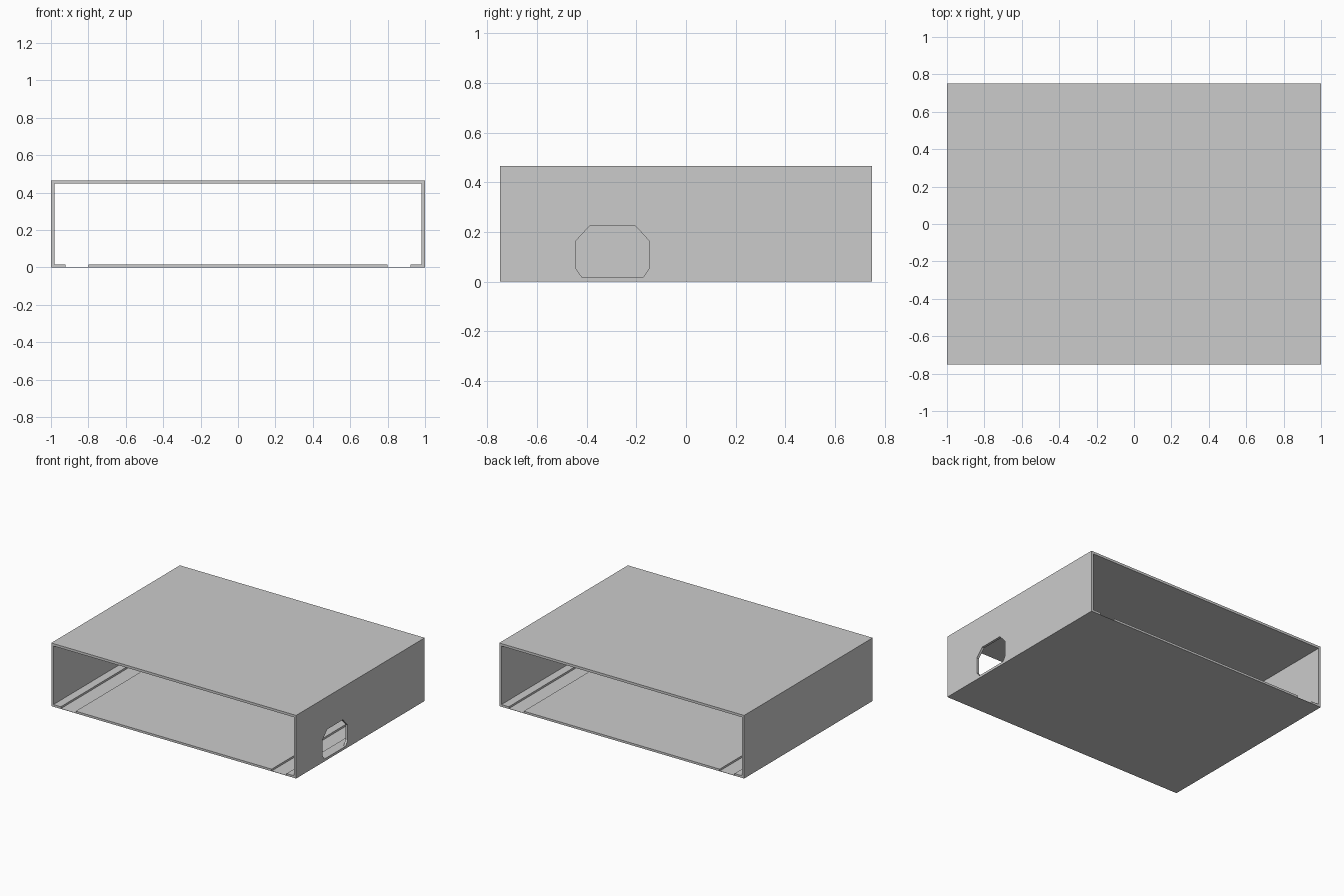
import bpy, bmesh
from mathutils import Vector

if "Cube" in bpy.data.objects:
    bpy.data.objects.remove(bpy.data.objects["Cube"])

W, D, H = 1.0, 0.75, 0.466      # half width, half depth, height
T = 0.018                       # wall thickness
F = 0.016                       # floor thickness
G = 0.002                       # thin sheet left under the floor grooves


def extrude_profile(name, loops, place, direction):
    """Fill closed 2D loops (outer outline plus holes) and extrude them."""
    bm = bmesh.new()
    edges = []
    for loop in loops:
        vs = [bm.verts.new(place(a, b)) for a, b in loop]
        edges += [bm.edges.new((v, vs[i - 1])) for i, v in enumerate(vs)]
    bmesh.ops.triangle_fill(bm, edges=edges, use_beauty=True)
    res = bmesh.ops.extrude_face_region(bm, geom=bm.faces[:], use_keep_orig=True)
    moved = [g for g in res["geom"] if isinstance(g, bmesh.types.BMVert)]
    bmesh.ops.translate(bm, verts=moved, vec=Vector(direction))
    bmesh.ops.recalc_face_normals(bm, faces=bm.faces[:])
    mesh = bpy.data.meshes.new(name)
    bm.to_mesh(mesh)
    bm.free()
    obj = bpy.data.objects.new(name, mesh)
    bpy.context.collection.objects.link(obj)
    return obj


# Sleeve open at front and back, with two long grooves in the floor
outer = [(-W, 0), (W, 0), (W, H), (-W, H)]
half = [(0.80, F), (0.80, G), (0.922, G), (0.922, F), (W - T, F), (W - T, H - T)]
inner = half + [(-x, z) for x, z in reversed(half)]
sleeve = extrude_profile("sleeve", [outer, inner],
                         lambda x, z: (x, -D, z), (0, 2 * D, 0))

# Eight-sided opening through the right wall only
opening = [(-0.388, 0.225), (-0.204, 0.225), (-0.149, 0.165), (-0.149, 0.052),
           (-0.172, 0.018), (-0.419, 0.018), (-0.443, 0.052), (-0.443, 0.165)]
cutter = extrude_profile("opening_cutter", [opening],
                         lambda y, z: (W - 0.05, y, z), (0.1, 0, 0))
cutter.hide_render = True

cut = sleeve.modifiers.new("side_opening", 'BOOLEAN')
cut.operation = 'DIFFERENCE'
cut.solver = 'EXACT'
cut.object = cutter
bpy.context.view_layer.objects.active = sleeve
bpy.ops.object.modifier_apply(modifier=cut.name)
bpy.data.objects.remove(cutter)
